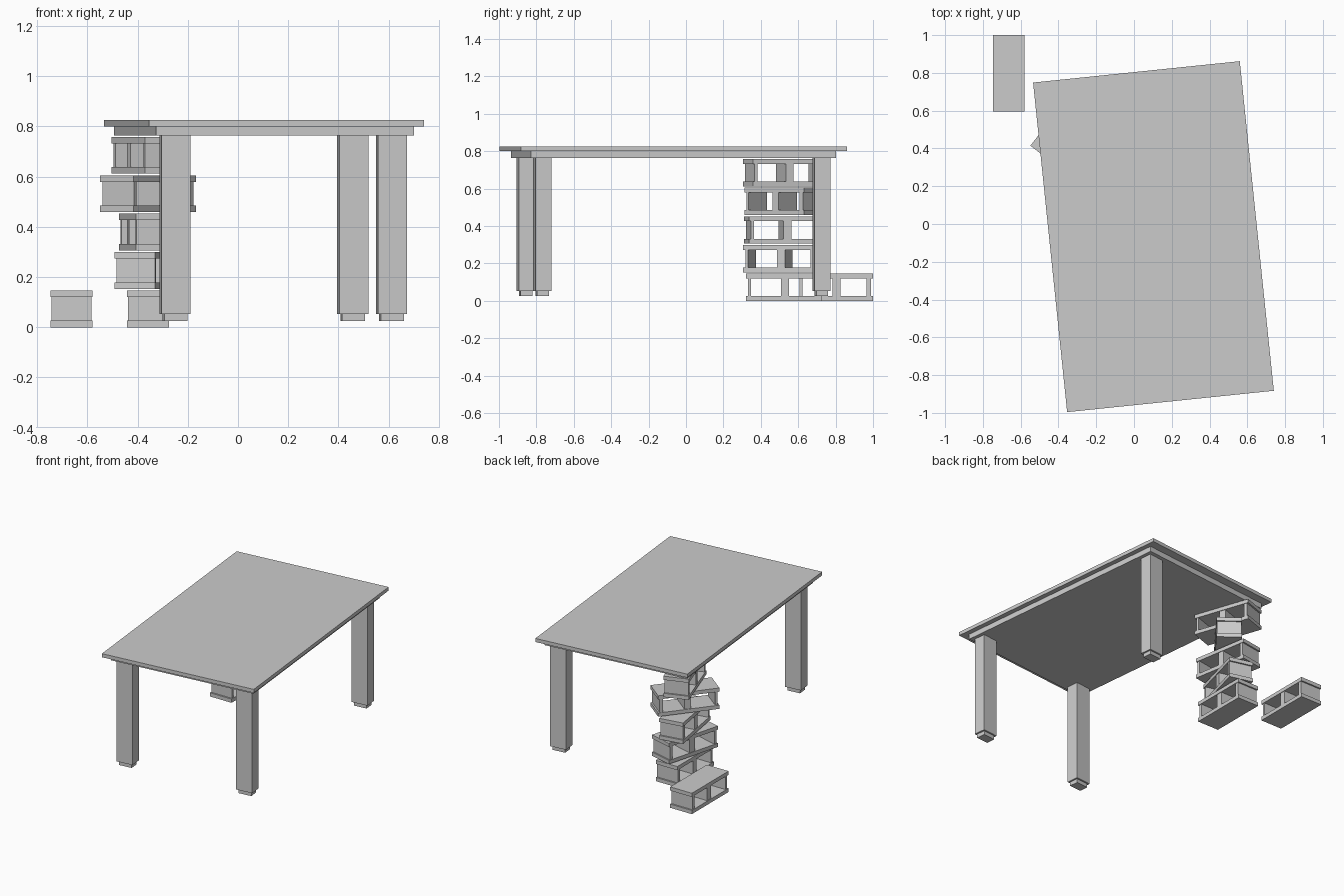
import bpy, bmesh
from math import radians
from mathutils import Matrix, Vector

if "Cube" in bpy.data.objects:
    bpy.data.objects.remove(bpy.data.objects["Cube"])


def boxes(name, parts, matrix):
    """Object made of axis-aligned boxes, each given as (min corner, max corner)."""
    bm = bmesh.new()
    for lo, hi in parts:
        lo, hi = Vector(lo), Vector(hi)
        m = Matrix.Translation((lo + hi) / 2) @ Matrix.Diagonal((*(hi - lo), 1))
        bmesh.ops.create_cube(bm, size=1, matrix=m)
    mesh = bpy.data.meshes.new(name)
    bm.to_mesh(mesh)
    bm.free()
    ob = bpy.data.objects.new(name, mesh)
    ob.matrix_world = matrix
    bpy.context.collection.objects.link(ob)
    return ob


def placed(x, y, z, degrees):
    return Matrix.Translation((x, y, z)) @ Matrix.Rotation(radians(degrees), 4, 'Z')


def slab(x, y, z0, z1):
    return (-x, -y, z0), (x, y, z1)


# Table: top, narrower under-board
table = placed(0.103, -0.067, 0, 5.9)
boxes("table_top", [slab(0.55, 0.877, 0.80, 0.825)], table)
boxes("under_board", [slab(0.516, 0.82, 0.763, 0.80)], table)

# Three legs with small feet (the back left one is missing)
for name, sx, sy in (("front_left", -1, -1), ("front_right", 1, -1), ("back_right", 1, 1)):
    leg = table @ Matrix.Translation((sx * 0.433, sy * 0.75, 0))
    boxes(name + "_leg", [slab(0.058, 0.0425, 0.052, 0.763)], leg)
    boxes(name + "_foot", [slab(0.046, 0.032, 0.025, 0.052)], leg)

# Hollow concrete block: two plates joined by three webs
W, L, H, T = 0.0835, 0.2025, 0.146, 0.026
BLOCK = [slab(W, L, 0, T), slab(W, L, H - T, H)]
for y0, y1 in ((-0.192, -0.176), (-0.016, 0.027), (0.168, 0.192)):
    BLOCK.append(((-W + 0.004, y0, T), (W - 0.004, y1, H - T)))

# Twisted stack in place of the missing leg
for i, turn in enumerate((0, -15, 9.5, -38, 19)):
    boxes(f"stacked_block_{i + 1}", BLOCK, placed(-0.358, 0.523, i * 0.153, turn))

# Spare block on the floor
boxes("loose_block", BLOCK, placed(-0.662, 0.798, 0, 0))
